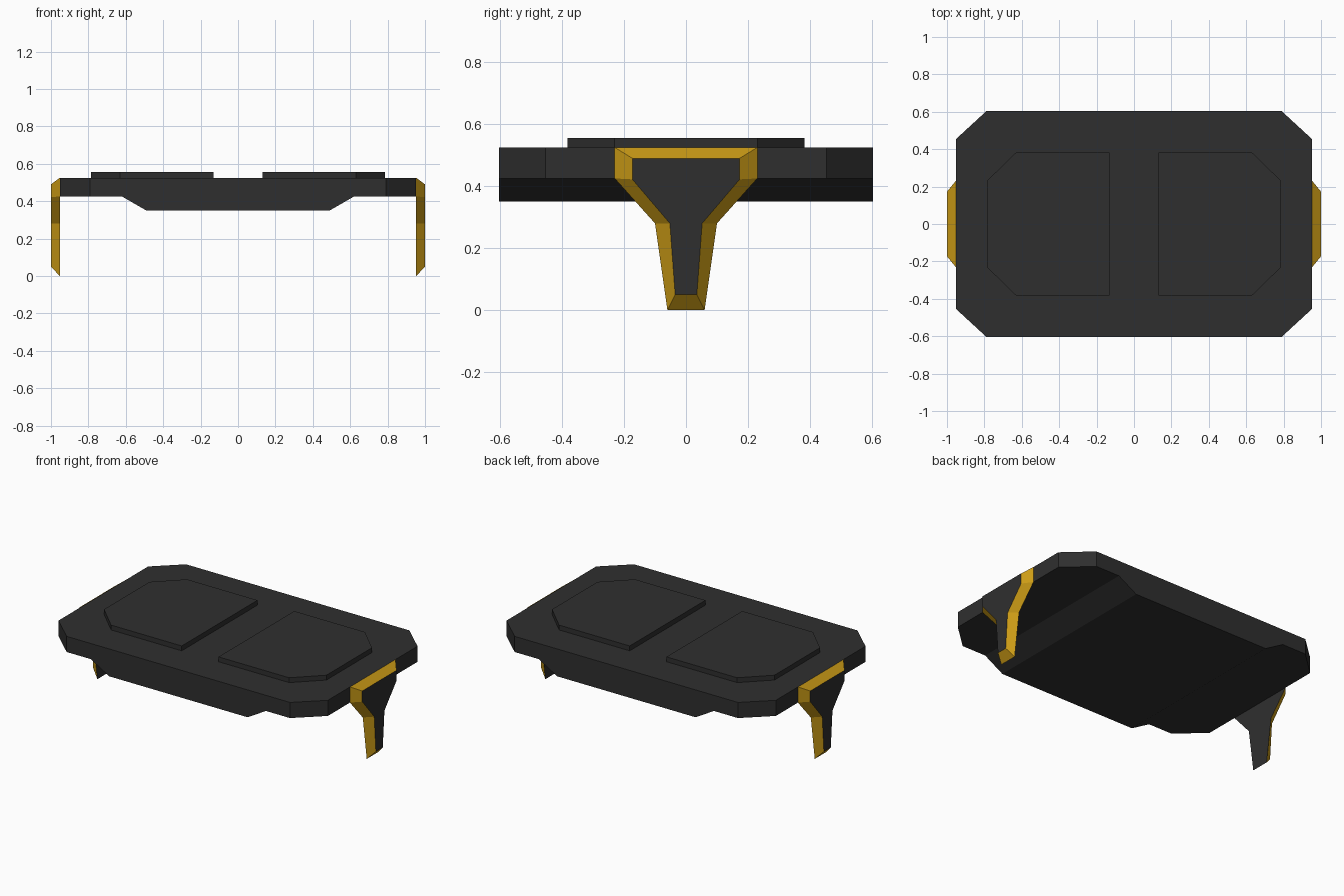
import bpy
import bmesh

if "Cube" in bpy.data.objects:
    bpy.data.objects.remove(bpy.data.objects["Cube"])


def material(name, rgb):
    m = bpy.data.materials.new(name)
    m.diffuse_color = (*rgb, 1)
    m.use_nodes = True
    m.node_tree.nodes["Principled BSDF"].inputs["Base Color"].default_value = m.diffuse_color
    return m


charcoal = material("charcoal", (0.028, 0.028, 0.028))
gold = material("gold", (0.60, 0.33, 0.008))


def loft(name, ring_a, ring_b, mats, rule=None):
    """Closed solid between two matching rings of 3D points."""
    bm = bmesh.new()
    a = [bm.verts.new(p) for p in ring_a]
    b = [bm.verts.new(p) for p in ring_b]
    bm.faces.new(a)
    bm.faces.new(b)
    n = len(a)
    for i in range(n):
        j = (i + 1) % n
        bm.faces.new((a[i], a[j], b[j], b[i]))
    bmesh.ops.recalc_face_normals(bm, faces=bm.faces)
    bm.normal_update()
    if rule:
        for f in bm.faces:
            f.material_index = rule(f)
    me = bpy.data.meshes.new(name)
    bm.to_mesh(me)
    bm.free()
    ob = bpy.data.objects.new(name, me)
    bpy.context.collection.objects.link(ob)
    for m in mats:
        me.materials.append(m)
    return ob


def mirrored(half):
    """Complete a symmetric outline from its positive half."""
    return half + [(-u, v) for u, v in reversed(half)]


def plate(name, outline, z0, z1):
    return loft(name, [(x, y, z0) for x, y in outline],
                [(x, y, z1) for x, y in outline], [charcoal])


# Table top: slab with clipped corners
plate("table_top",
      mirrored([(0.79, -0.603), (0.953, -0.453), (0.953, 0.453), (0.79, 0.603)]),
      0.425, 0.525)

# Tapered underside running the full depth
keel = mirrored([(0.49, 0.35), (0.62, 0.425)])
loft("underside", [(x, -0.603, z) for x, z in keel],
     [(x, 0.603, z) for x, z in keel], [charcoal])

# Bevelled legs: gold sloping rim, dark flat faces
outer = mirrored([(0.06, 0), (0.10, 0.28), (0.23, 0.425), (0.23, 0.525)])
inner = mirrored([(0.035, 0.05), (0.052, 0.28), (0.173, 0.422), (0.173, 0.49)])

for side, s in (("left", -1), ("right", 1)):
    # Raised pads on the top
    pad = [(0.13, -0.383), (0.63, -0.383), (0.787, -0.23),
           (0.787, 0.23), (0.63, 0.383), (0.13, 0.383)]
    plate(side + "_pad", [(s * x, y) for x, y in pad], 0.525, 0.556)
    loft(side + "_leg", [(s * 0.953, y, z) for y, z in outer],
         [(s * 1.0, y, z) for y, z in inner], [charcoal, gold],
         lambda f: 0 if abs(f.normal.x) > 0.99 else 1)
